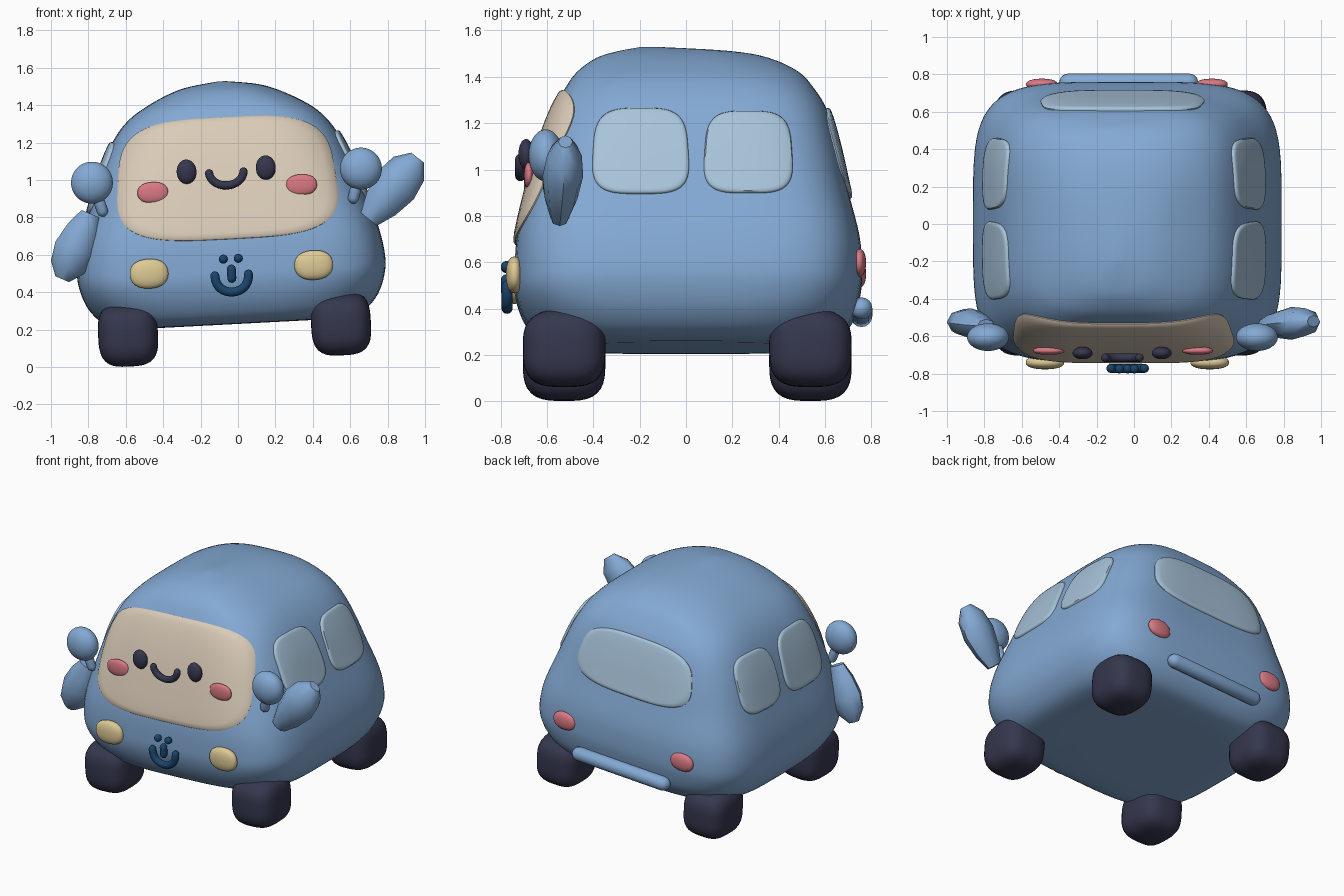
import bpy, bmesh, math
from mathutils import Vector, Matrix

cube = bpy.data.objects.get("Cube")
if cube:
    bpy.data.objects.remove(cube)

# The whole car leans a little to one side; the hands are placed upright
LEAN = Matrix.Translation((-0.008, 0, 0)) @ Matrix.Rotation(math.radians(-3), 4, 'Y')


def material(name, rgb):
    m = bpy.data.materials.new(name)
    m.use_nodes = True
    m.diffuse_color = (*rgb, 1)
    m.node_tree.nodes["Principled BSDF"].inputs["Base Color"].default_value = (*rgb, 1)
    return m


BLUE = material("body_blue", (0.23, 0.40, 0.66))
GLASS = material("pale_glass", (0.39, 0.55, 0.70))
CREAM = material("cream", (0.70, 0.60, 0.48))
PINK = material("pink", (0.70, 0.19, 0.23))
TAN = material("lamp_tan", (0.73, 0.59, 0.30))
NAVY = material("dark_navy", (0.035, 0.038, 0.075))
TEAL = material("deep_teal", (0.01, 0.06, 0.15))


def finish(name, bm, mat, lean=True, angle=40):
    bmesh.ops.recalc_face_normals(bm, faces=bm.faces)
    mesh = bpy.data.meshes.new(name)
    bm.to_mesh(mesh)
    bm.free()
    mesh.materials.append(mat)
    ob = bpy.data.objects.new(name, mesh)
    bpy.context.collection.objects.link(ob)
    if lean:
        ob.matrix_world = LEAN
    bpy.ops.object.select_all(action='DESELECT')
    ob.select_set(True)
    bpy.context.view_layer.objects.active = ob
    bpy.ops.object.shade_smooth_by_angle(angle=math.radians(angle))
    return ob


def loft(name, rings, mat, **kw):
    """Skin a list of equal closed rings and cap both ends."""
    bm = bmesh.new()
    vs = [[bm.verts.new(p) for p in r] for r in rings]
    n = len(vs[0])
    for a, b in zip(vs, vs[1:]):
        for i in range(n):
            j = (i + 1) % n
            bm.faces.new((a[i], a[j], b[j], b[i]))
    bm.faces.new(vs[0])
    bm.faces.new(vs[-1])
    return finish(name, bm, mat, **kw)


# Body sections: height, half width, front y, back y, squareness
SECTIONS = [
    (0.23, 0.45, -0.45, 0.45, 3.5), (0.238, 0.60, -0.56, 0.56, 3.6),
    (0.27, 0.70, -0.64, 0.65, 3.8), (0.35, 0.775, -0.70, 0.72, 4.0),
    (0.45, 0.815, -0.735, 0.75, 4.4), (0.55, 0.825, -0.74, 0.76, 4.5),
    (0.70, 0.80, -0.73, 0.75, 4.5), (0.90, 0.735, -0.685, 0.70, 4.4),
    (1.10, 0.665, -0.63, 0.655, 4.2), (1.25, 0.59, -0.575, 0.61, 4.0),
    (1.35, 0.505, -0.52, 0.55, 3.7), (1.42, 0.40, -0.47, 0.485, 3.3),
    (1.48, 0.275, -0.39, 0.36, 2.8), (1.51, 0.17, -0.30, 0.20, 2.4),
    (1.53, 0.02, -0.20, -0.10, 2.0)]
LAST = len(SECTIONS) - 1


def section(t):
    """Smooth blend between the sections."""
    i = min(int(t), LAST - 1)
    f = t - i
    p = [SECTIONS[max(0, min(LAST, i + k))] for k in (-1, 0, 1, 2)]
    return [0.5 * (2 * b + (c - a) * f + (2 * a - 5 * b + 4 * c - d) * f * f
                   + (3 * b - a - 3 * c + d) * f ** 3) for a, b, c, d in zip(*p)]


def power(v, e):
    return math.copysign(abs(v) ** e, v)


def body_ring(t, count=80):
    z, w, yf, yb, n = section(t)
    ring = []
    for k in range(count):
        q = math.tau * k / count
        ring.append(((w * power(math.cos(q), 2 / n)),
                     (yf + yb) / 2 + (yb - yf) / 2 * power(math.sin(q), 2 / n), z))
    return ring


loft("body", [body_ring(k / 4) for k in range(LAST * 4 + 1)], BLUE, angle=60)


def on_body(side, u, z):
    """Point of the body skin at sideways position u and height z."""
    lo, hi = 2.0, float(LAST)
    for _ in range(30):
        mid = (lo + hi) / 2
        lo, hi = (mid, hi) if section(mid)[0] < z else (lo, mid)
    _, w, yf, yb, n = section(lo)
    yc, d = (yf + yb) / 2, (yb - yf) / 2
    if side in ("front", "back"):
        depth = max(0.0, 1 - abs(u / w) ** n) ** (1 / n)
        return Vector((u, yc + d * depth * (-1 if side == "front" else 1), z))
    depth = max(0.0, 1 - abs((u - yc) / d) ** n) ** (1 / n)
    return Vector((w * depth * (1 if side == "left" else -1), u, z))


AXIS = {"front": (0, -1, 0), "back": (0, 1, 0), "left": (1, 0, 0), "right": (-1, 0, 0)}


def plate(name, side, u, z, hw, hh, mat, taper=0.06, n=3.6, count=64):
    """Rounded panel that follows the body skin."""
    rings = []
    steps = [(k / 10, 0.015) for k in range(1, 10)] + [(0.97, 0.014), (1, 0.006), (1.0, -0.02)]
    for s, lift in steps:
        ring = []
        for k in range(count):
            q = math.tau * k / count
            v = s * power(math.sin(q), 2 / n)
            a = u + s * hw * power(math.cos(q), 2 / n) * (1 - taper * v)
            b = z + hh * v
            p = on_body(side, a, b)
            normal = (on_body(side, a + 0.004, b) - p).cross(on_body(side, a, b + 0.004) - p).normalized()
            if normal.dot(Vector(AXIS[side])) < 0:
                normal.negate()
            ring.append(p + normal * lift)
        rings.append(ring)
    return loft(name, rings, mat, angle=50)


plate("face_panel", "front", 0, 1.01, 0.58, 0.325, CREAM)
plate("rear_window", "back", 0, 1.07, 0.43, 0.19, GLASS, 0.08, 3.2)
for side in ("left", "right"):
    plate(side + "_front_window", side, -0.195, 1.045, 0.205, 0.188, GLASS)
    plate(side + "_rear_window", side, 0.268, 1.04, 0.188, 0.18, GLASS)


def blob(name, centre, radii, mat, n=2.0, slope=0.0):
    """Rounded solid: ellipsoid at n = 2, boxier above; slope lifts one side of the top."""
    bm = bmesh.new()
    bmesh.ops.create_cube(bm, size=2)
    bmesh.ops.subdivide_edges(bm, edges=bm.edges, cuts=11, use_grid_fill=True)
    for v in bm.verts:
        p = Vector([math.tan(c * math.pi / 4) for c in v.co])
        p /= sum(abs(c) ** n for c in p) ** (1 / n)
        p.z += slope * p.y * max(0, p.z)
        v.co = Vector(centre) + Vector([c * r for c, r in zip(p, radii)])
    return finish(name, bm, mat, angle=60)


def limb(name, path, radii, mat, flat=1.0, sides=16, **kw):
    """Tube along a path in the x-z plane with a radius at each point."""
    pts = [Vector(p) for p in path]
    rings = []
    for i, p in enumerate(pts):
        t = (pts[min(i + 1, len(pts) - 1)] - pts[max(i - 1, 0)]).normalized()
        across = t.cross(Vector((0, 1, 0))).normalized()
        rings.append([p + radii[i] * (across * math.cos(math.tau * k / sides)
                      + Vector((0, flat * math.sin(math.tau * k / sides), 0))) for k in range(sides)])
    return loft(name, rings, mat, **kw)


def capsule(name, path, r, mat):
    """Tube with round ends."""
    pts = [Vector(p) for p in path]
    t0, t1 = (pts[1] - pts[0]).normalized(), (pts[-1] - pts[-2]).normalized()
    ends = [math.radians(a) for a in (85, 60, 30)]
    full = ([pts[0] - t0 * r * math.sin(a) for a in ends] + pts
            + [pts[-1] + t1 * r * math.sin(a) for a in reversed(ends)])
    caps = [r * math.cos(a) for a in ends]
    return limb(name, full, caps + [r] * len(pts) + caps[::-1], mat, angle=60)


def smile(name, y, z, half, drop, r, mat, curve):
    path = [(half * math.sin(a), y, z - drop * math.cos(a) ** curve)
            for a in [math.radians(-88 + 11 * k) for k in range(17)]]
    capsule(name, path, r, mat)


# Paired parts
for s, side in ((1, "left"), (-1, "right")):
    blob(side + "_eye", (s * 0.212, -0.69, 1.057), (0.053, 0.033, 0.065), NAVY)
    blob(side + "_cheek", (s * 0.398, -0.677, 0.955), (0.082, 0.022, 0.056), PINK, 2.3)
    blob(side + "_headlight", (s * 0.441, -0.74, 0.523), (0.103, 0.037, 0.079), TAN, 2.3)
    blob(side + "_taillight", (s * 0.455, 0.747, 0.575), (0.085, 0.03, 0.06), PINK, 2.2)
    blob(side + "_front_wheel", (s * 0.57, -0.526, 0.203), (0.16, 0.178, 0.17), NAVY, 3.2, 0.12)
    blob(side + "_rear_wheel", (s * 0.57, 0.537, 0.203), (0.16, 0.178, 0.17), NAVY, 3.2, -0.12)
    blob(side + "_mirror", (s * 0.72, -0.605, 1.025), (0.112, 0.074, 0.112), BLUE)
    capsule(side + "_mirror_stem", [(s * 0.672, -0.585, 0.87), (s * 0.70, -0.595, 0.97)], 0.03, BLUE)
    blob(side + "_grille_dot", (s * 0.04, -0.775, 0.58), (0.024, 0.024, 0.024), TEAL)

# Smiling mouth, grille ornament and rear bumper
smile("mouth", -0.715, 1.045, 0.092, 0.072, 0.022, NAVY, 1.0)
smile("grille_smile", -0.772, 0.50, 0.09, 0.098, 0.024, TEAL, 0.8)
capsule("grille_bar", [(0, -0.775, 0.475), (0, -0.775, 0.525)], 0.024, TEAL)
capsule("rear_bumper", [(-0.325, 0.757, 0.385), (0.325, 0.757, 0.385)], 0.047, BLUE)


# Faceted hands: one raised, one lowered
def hand(name, root, tip, width):
    a, b = Vector(root), Vector(tip)
    path = [a.lerp(b, f) for f in (0, 0.25, 0.55, 0.82, 1)]
    limb(name, path, [width * k for k in (0.45, 0.8, 1, 0.85, 0.35)], BLUE,
         flat=0.72, sides=8, lean=False, angle=50)


hand("raised_left_hand", (0.70, -0.545, 0.79), (0.96, -0.52, 1.12), 0.122)
hand("lowered_right_hand", (-0.79, -0.545, 0.82), (-0.94, -0.52, 0.47), 0.112)
